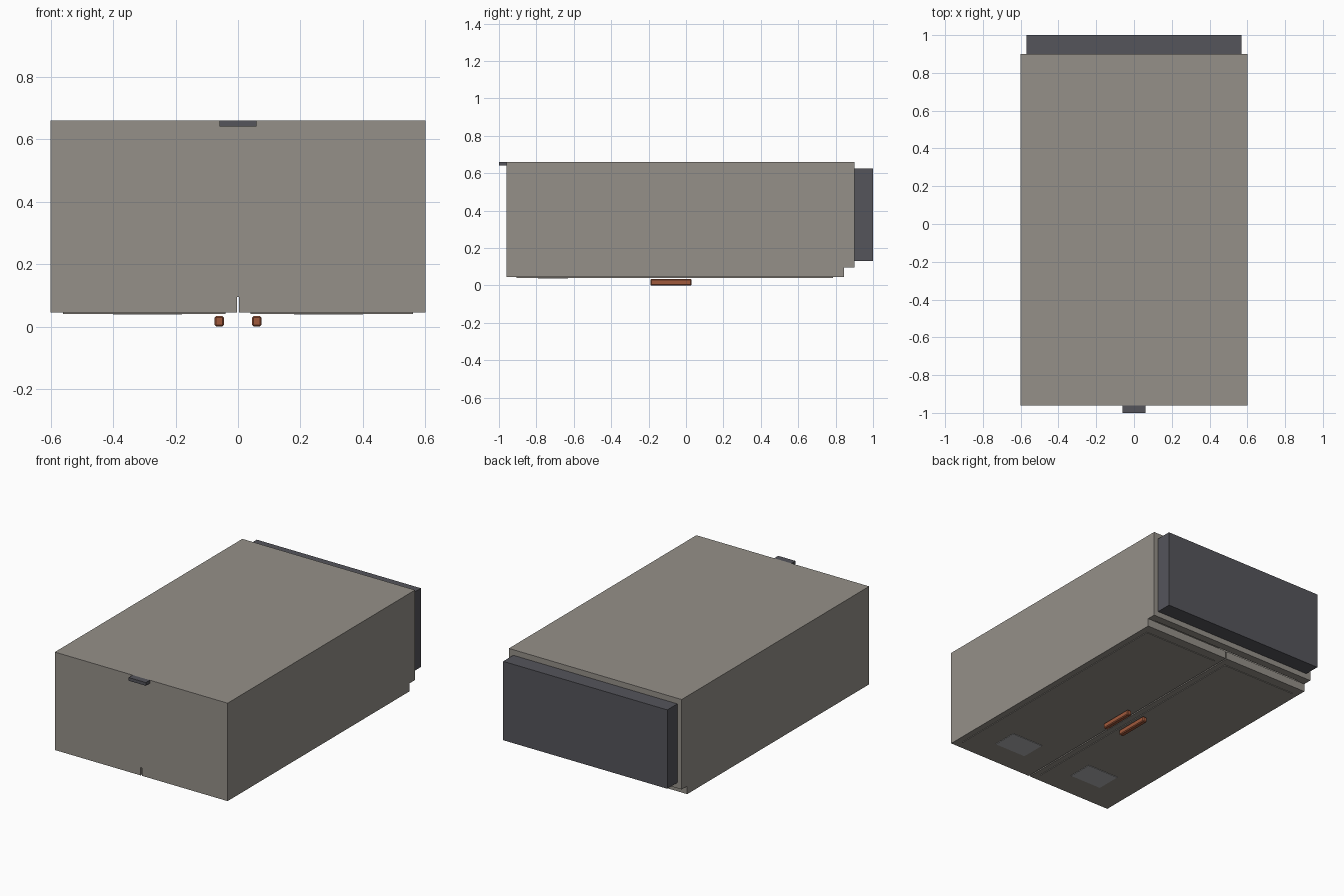
import bpy, bmesh
from mathutils import Vector

if "Cube" in bpy.data.objects:
    bpy.data.objects.remove(bpy.data.objects["Cube"])


def material(name, rgb):
    m = bpy.data.materials.new(name)
    m.diffuse_color = (*rgb, 1)
    m.use_nodes = True
    m.node_tree.nodes["Principled BSDF"].inputs["Base Color"].default_value = m.diffuse_color
    return m


BODY = material("warm_grey", (0.30, 0.28, 0.25))
DARK = material("dark_grey", (0.09, 0.09, 0.105))
COPPER = material("copper", (0.35, 0.10, 0.045))
PLATE = material("plate_grey", (0.45, 0.45, 0.46))


def box(name, x, y, z, mat, bevel=0):
    """Box from (min, max) ranges on each axis, with an optional chamfer."""
    lo, hi = Vector((x[0], y[0], z[0])), Vector((x[1], y[1], z[1]))
    bm = bmesh.new()
    bmesh.ops.create_cube(bm, size=1)
    for v in bm.verts:
        v.co = (lo + hi) / 2 + v.co * (hi - lo)
    me = bpy.data.meshes.new(name)
    bm.to_mesh(me)
    bm.free()
    me.materials.append(mat)
    ob = bpy.data.objects.new(name, me)
    bpy.context.collection.objects.link(ob)
    if bevel:
        mod = ob.modifiers.new("chamfer", "BEVEL")
        mod.width = bevel
        mod.segments = 1
    return ob


def pair(name, x, *args, **kw):
    """Left and right copies of a box."""
    box(name + "_right", x, *args, **kw)
    box(name + "_left", (-x[1], -x[0]), *args, **kw)


# carcass: the cabinet lies on its doors, its top end facing the front
pair("side_panel", (0.55, 0.60), (-0.96, 0.90), (0.095, 0.66), BODY)
box("top_panel", (-0.55, 0.55), (-0.96, -0.91), (0.095, 0.66), BODY)
box("bottom_panel", (-0.55, 0.55), (0.85, 0.90), (0.095, 0.64), BODY)
box("back_panel", (-0.55, 0.55), (-0.91, 0.90), (0.64, 0.66), BODY)

# plinth and hanging tab
box("plinth", (-0.57, 0.57), (0.90, 1.00), (0.13, 0.625), DARK)
box("hanging_tab", (-0.06, 0.06), (-1.00, -0.96), (0.64, 0.66), DARK)

# doors with raised fields, plates and handles
pair("door", (0.004, 0.60), (-0.96, 0.845), (0.045, 0.095), BODY)
pair("door_field", (0.04, 0.56), (-0.905, 0.785), (0.041, 0.045), BODY)
pair("door_plate", (0.18, 0.40), (-0.79, -0.63), (0.038, 0.041), PLATE)
pair("handle", (0.045, 0.075), (-0.19, 0.03), (0.0, 0.034), COPPER, bevel=0.005)
